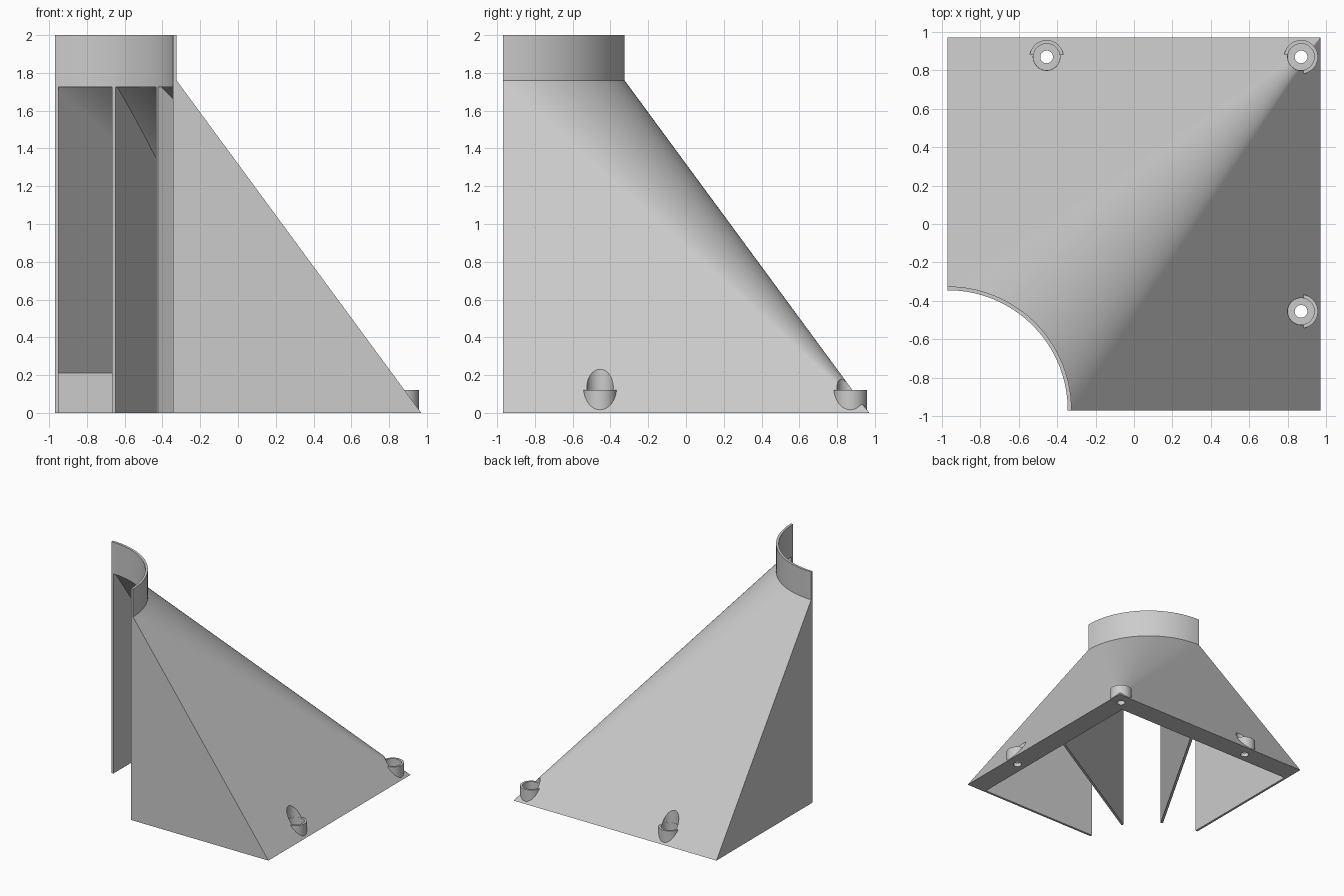
import bpy, bmesh
from math import sin, cos, pi
from mathutils import Matrix

if "Cube" in bpy.data.objects:
    bpy.data.objects.remove(bpy.data.objects["Cube"], do_unlink=True)

HALF = 0.97             # half the footprint; the round axis is the -x -y corner
R_OUT, R_IN = 0.645, 0.625
NECK, TOP = 1.76, 2.0
WALL, RIM = 0.02, 0.18
SEG = 48

grey = bpy.data.materials.new("plain_grey")
grey.use_nodes = True
grey.diffuse_color = (0.6, 0.6, 0.6, 1)
grey.node_tree.nodes["Principled BSDF"].inputs["Base Color"].default_value = (0.6, 0.6, 0.6, 1)


def finish(name, bm):
    bmesh.ops.recalc_face_normals(bm, faces=bm.faces)
    mesh = bpy.data.meshes.new(name)
    bm.to_mesh(mesh)
    bm.free()
    mesh.materials.append(grey)
    ob = bpy.data.objects.new(name, mesh)
    bpy.context.collection.objects.link(ob)
    return ob


def funnel(name, drop=0.0):
    """Square base blending into a quarter circle at the neck."""
    bm = bmesh.new()
    axis, front, far, back = [bm.verts.new((x, y, -drop)) for x, y in
                              ((-HALF, -HALF), (HALF, -HALF), (HALF, HALF), (-HALF, HALF))]
    neck = bm.verts.new((-HALF, -HALF, NECK - drop))
    arc = []
    for i in range(SEG + 1):
        a = pi / 2 * i / SEG
        arc.append(bm.verts.new((-HALF + R_OUT * cos(a), -HALF + R_OUT * sin(a), NECK - drop)))
    for loop in ([axis, back, far, front], [neck] + arc, [axis, front, arc[0], neck],
                 [axis, neck, arc[-1], back], [front, far, arc[0]], [far, back, arc[-1]]):
        bm.faces.new(loop)
    for p, q in zip(arc, arc[1:]):
        bm.faces.new((far, q, p))
    return finish(name, bm)


def box(name, matrix):
    bm = bmesh.new()
    bmesh.ops.create_cube(bm, size=1, matrix=matrix)
    return finish(name, bm)


def cylinder(name, x, y, z0, z1, r, seg=48):
    bm = bmesh.new()
    bmesh.ops.create_cone(bm, cap_ends=True, segments=seg, radius1=r, radius2=r,
                          depth=z1 - z0, matrix=Matrix.Translation((x, y, (z0 + z1) / 2)))
    return finish(name, bm)


def lathe(name, x, y, profile, angle, steps):
    """Spin a closed radius/height profile about a vertical axis."""
    bm = bmesh.new()
    vs = [bm.verts.new((x + r, y, z)) for r, z in profile]
    face = bm.faces.new(vs)
    res = bmesh.ops.spin(bm, geom=[face] + face.edges[:] + vs, cent=(x, y, 0),
                         axis=(0, 0, 1), angle=angle, steps=steps)
    if angle > 6:
        caps = [face] + [g for g in res["geom_last"] if isinstance(g, bmesh.types.BMFace)]
        bmesh.ops.delete(bm, geom=caps, context="FACES_ONLY")
        bmesh.ops.remove_doubles(bm, verts=bm.verts, dist=0.0001)
    ob = finish(name, bm)
    select_only(ob)
    bpy.ops.object.shade_smooth_by_angle()
    return ob


def select_only(ob):
    bpy.ops.object.select_all(action="DESELECT")
    ob.select_set(True)
    bpy.context.view_layer.objects.active = ob


def boolean(ob, tool, operation="DIFFERENCE"):
    mod = ob.modifiers.new("cut", "BOOLEAN")
    mod.operation, mod.solver, mod.object = operation, "EXACT", tool
    select_only(ob)
    bpy.ops.object.modifier_apply(modifier=mod.name)
    bpy.data.objects.remove(tool, do_unlink=True)


# Hollow inside, kept clear of the side walls and the solid bottom rim
cavity = funnel("cavity", WALL * 1.7)
low, high = WALL - HALF, HALF - RIM
mid, size = (low + high) / 2, high - low
boolean(cavity, box("limits", Matrix.Translation((mid, mid, 1))
                    @ Matrix.Diagonal((size, size, 4, 1))), "INTERSECT")

# Leave two radial ribs standing in the hollow
for a in (pi / 6, pi / 3):
    boolean(cavity, box("rib_space", Matrix.Translation((-HALF, -HALF, 0))
                        @ Matrix.Rotation(a, 4, "Z") @ Matrix.Translation((1.8, 0, 1))
                        @ Matrix.Diagonal((2.6, WALL, 4, 1))))

# Shell with its walls, ribs and rim
shell = funnel("ribbed_shell")
boolean(shell, cavity)
boolean(shell, cylinder("bore", -HALF, -HALF, -1, 3, R_IN, SEG * 4))

# Screw bosses with a pocket and a through hole
spots = {"back": (-0.455, 0.87), "corner": (0.87, 0.87), "side": (0.87, -0.455)}
for name, (x, y) in spots.items():
    boolean(shell, cylinder("pocket", x, y, 0.035, 0.6, 0.07))
    boolean(shell, cylinder("screw_hole", x, y, -0.2, 0.2, 0.033))
    lathe(name + "_screw_boss", x, y,
          [(0.069, 0.01), (0.088, 0.01), (0.088, 0.12), (0.069, 0.12)], 2 * pi, 48)

# Quarter collar above the neck
lathe("collar", -HALF, -HALF,
      [(R_IN, NECK), (R_OUT, NECK), (R_OUT, TOP), (R_IN, TOP)], pi / 2, SEG)
